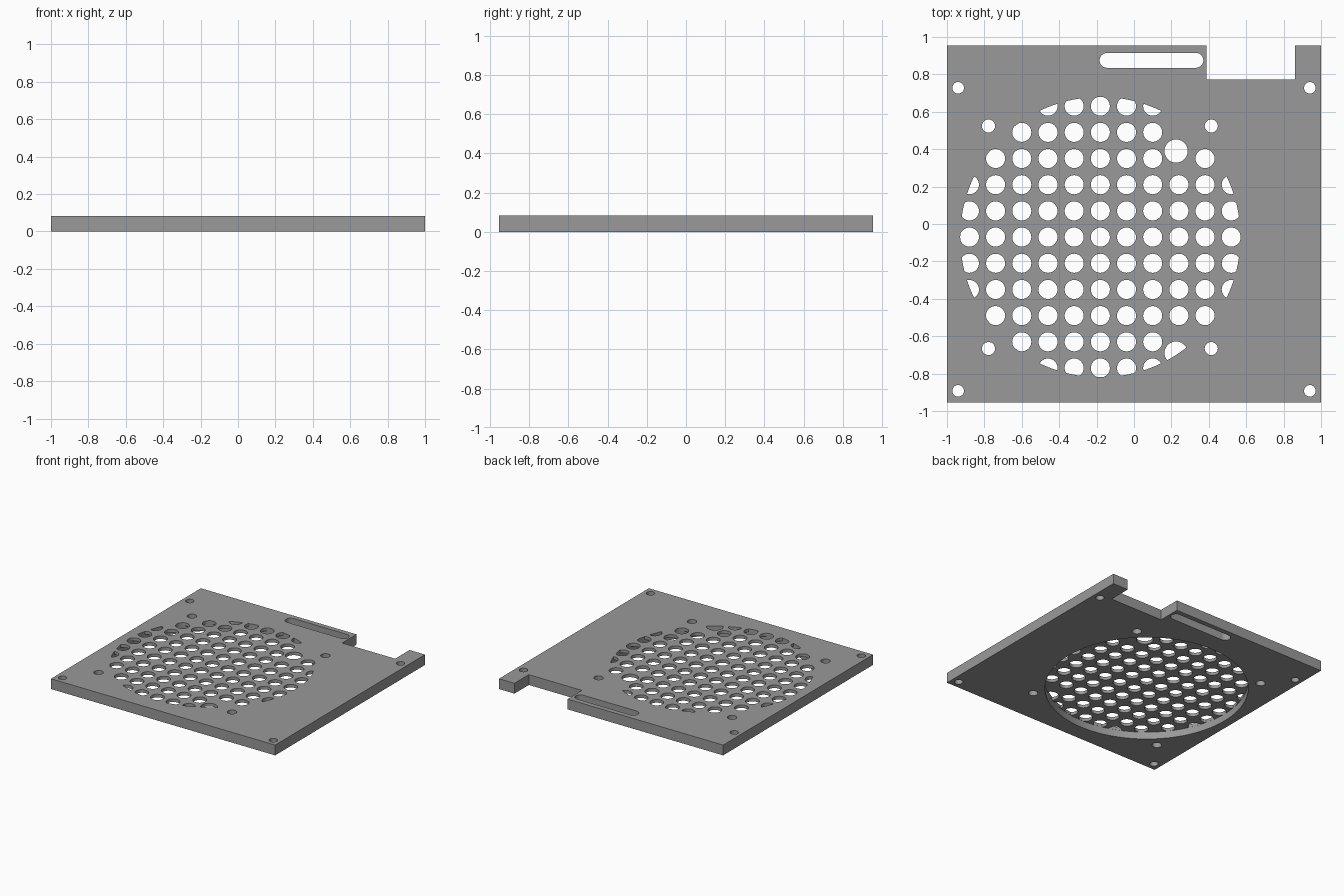
import bpy, bmesh, math

if "Cube" in bpy.data.objects:
    bpy.data.objects.remove(bpy.data.objects["Cube"])

T = 0.083                  # plate thickness
GRILLE = 0.025             # grille thickness left above the recess
CX, CY, R = -0.18, -0.07, 0.75   # fan opening
PITCH = 0.14

grey = bpy.data.materials.new("grey")
grey.diffuse_color = (0.32, 0.32, 0.32, 1)
grey.use_nodes = True
grey.node_tree.nodes["Principled BSDF"].inputs["Base Color"].default_value = grey.diffuse_color


def circle(x, y, r, n=32):
    return [(x + r * math.cos(2 * math.pi * k / n),
             y + r * math.sin(2 * math.pi * k / n)) for k in range(n)]


def clamp_to_opening(pts):
    """Pull outline points back inside the round fan opening."""
    out = []
    for x, y in pts:
        s = min(1, (R - 0.001) / max(1e-6, math.hypot(x - CX, y - CY)))
        out.append((CX + (x - CX) * s, CY + (y - CY) * s))
    return out


def prisms(name, outlines, z0, z1):
    """One object holding an upright prism for each outline."""
    bm = bmesh.new()
    for pts in outlines:
        low = [bm.verts.new((x, y, z0)) for x, y in pts]
        high = [bm.verts.new((x, y, z1)) for x, y in pts]
        bm.faces.new(low[::-1])
        bm.faces.new(high)
        n = len(pts)
        for i in range(n):
            j = (i + 1) % n
            bm.faces.new((low[i], low[j], high[j], high[i]))
    mesh = bpy.data.meshes.new(name)
    bm.to_mesh(mesh)
    bm.free()
    ob = bpy.data.objects.new(name, mesh)
    bpy.context.collection.objects.link(ob)
    return ob


# Plate with a notch in the rear edge
plate = prisms("fan_plate", [[(-1, -0.955), (1, -0.955), (1, 0.955), (0.862, 0.955),
                              (0.862, 0.772), (0.388, 0.772), (0.388, 0.955), (-1, 0.955)]], 0, T)
plate.data.materials.append(grey)

# Round recess underneath
recess = prisms("recess_cutter", [circle(CX, CY, R, 96)], -0.1, T - GRILLE)

# Grille holes on a square grid, trimmed by the opening
holes = []
for i in range(-5, 6):
    for j in range(-5, 6):
        replaced = (i, j) in {(3, 3), (3, 4), (3, -4)}
        if math.hypot(i, j) * PITCH < 0.77 and not replaced:
            holes.append(clamp_to_opening(circle(CX + i * PITCH, CY + j * PITCH, 0.051)))
for y in (0.39, -0.69):                      # larger cable holes
    holes.append(clamp_to_opening(circle(0.225, y, 0.062)))

# Screw holes: fan mounts and plate corners
for x in (-0.778, 0.413):
    for y in (0.524, -0.666):
        holes.append(circle(x, y, 0.035))
for x in (-0.94, 0.94):
    for y in (0.728, -0.892):
        holes.append(circle(x, y, 0.031))

# Rounded slot beside the notch
r, n = 0.04, 12
slot = [(0.331 + r * math.cos(a), 0.875 + r * math.sin(a))
        for a in (math.pi * (k / n - 0.5) for k in range(n + 1))]
slot += [(-0.144 + r * math.cos(a), 0.875 + r * math.sin(a))
         for a in (math.pi * (k / n + 0.5) for k in range(n + 1))]
holes.append(slot)
drill = prisms("hole_cutter", holes, -0.1, T + 0.1)

# Cut and clean up
bpy.context.view_layer.objects.active = plate
plate.select_set(True)
for cutter in (recess, drill):
    cutter.hide_render = True
    mod = plate.modifiers.new("cut", 'BOOLEAN')
    mod.operation = 'DIFFERENCE'
    mod.solver = 'EXACT'
    mod.object = cutter
    bpy.ops.object.modifier_apply(modifier=mod.name)
    bpy.data.objects.remove(cutter)
bpy.ops.object.shade_smooth_by_angle(angle=math.radians(30))
